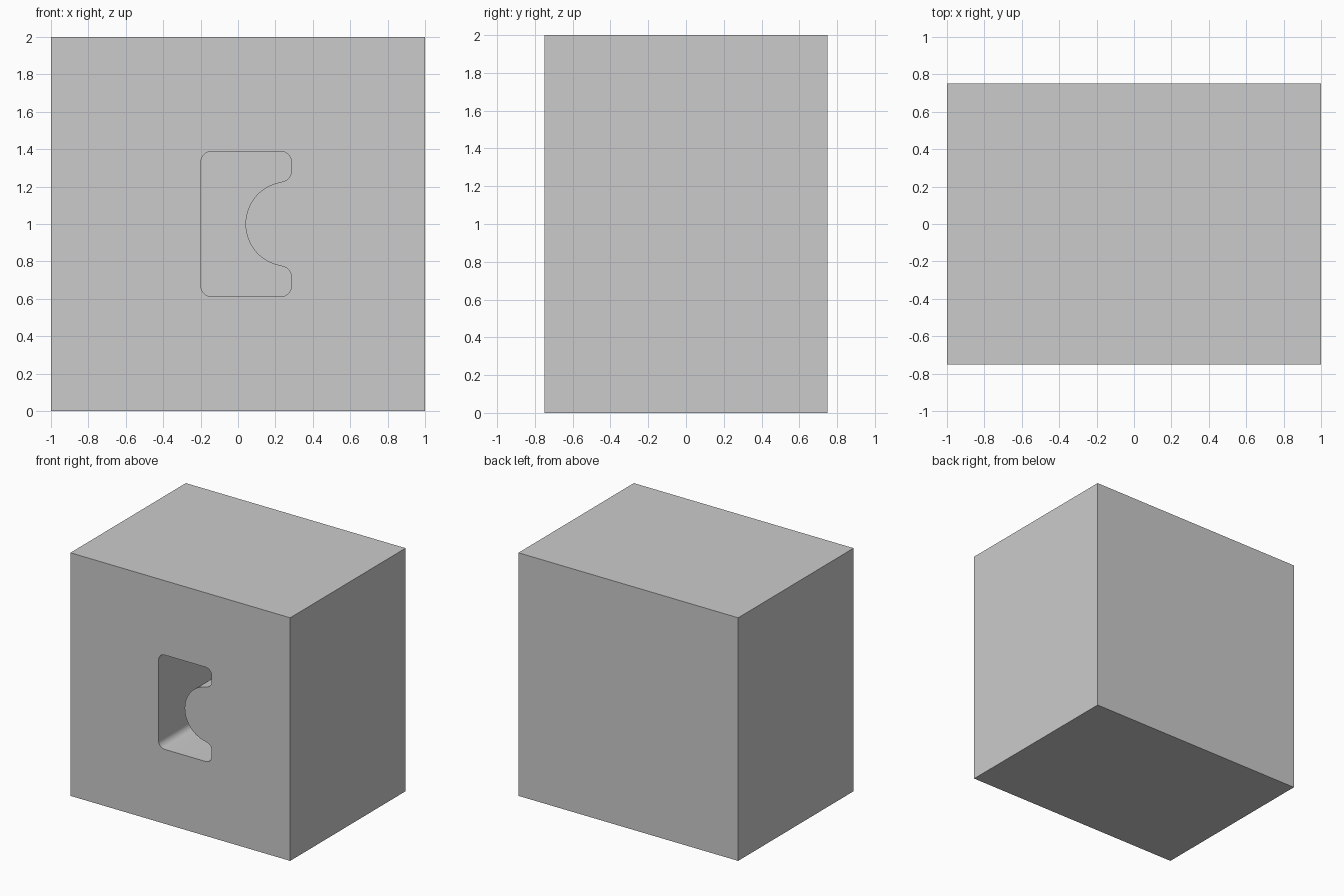
import bpy, bmesh
from math import cos, sin, radians

if "Cube" in bpy.data.objects:
    bpy.data.objects.remove(bpy.data.objects["Cube"])

DEPTH = 1.0   # pocket depth, blind (does not reach the back)


def arc(cx, cz, r, a0, a1, n):
    return [(cx + r * cos(radians(a0 + (a1 - a0) * i / n)),
             cz + r * sin(radians(a0 + (a1 - a0) * i / n))) for i in range(n + 1)]


# Block
bpy.ops.mesh.primitive_cube_add(size=1, location=(0, 0, 1))
block = bpy.context.object
block.name = "block"
block.scale = (2, 1.5, 2)
bpy.ops.object.transform_apply(location=True, scale=True)

# Pocket outline: upper half from the notch middle, then mirrored about z = 1
upper = (arc(0.267, 0, 0.227, 180, 98, 16)
         + arc(0.229, 0.282, 0.056, -82, 0, 8)
         + arc(0.229, 0.332, 0.056, 0, 90, 8)
         + arc(-0.142, 0.332, 0.056, 90, 180, 8))
outline = upper + [(x, -z) for x, z in reversed(upper[1:])]

# Pocket cutter: outline extruded into the block
bm = bmesh.new()
face = bm.faces.new([bm.verts.new((x, -0.85, z + 1)) for x, z in outline])
new = bmesh.ops.extrude_face_region(bm, geom=[face])["geom"]
bmesh.ops.translate(bm, vec=(0, DEPTH + 0.1, 0),
                    verts=[v for v in new if isinstance(v, bmesh.types.BMVert)])
bmesh.ops.recalc_face_normals(bm, faces=bm.faces)
mesh = bpy.data.meshes.new("pocket_cutter")
bm.to_mesh(mesh)
bm.free()
cutter = bpy.data.objects.new("pocket_cutter", mesh)
bpy.context.collection.objects.link(cutter)

# Cut the pocket and remove the helper
cut = block.modifiers.new("pocket", 'BOOLEAN')
cut.operation = 'DIFFERENCE'
cut.solver = 'EXACT'
cut.object = cutter
bpy.context.view_layer.objects.active = block
bpy.ops.object.modifier_apply(modifier=cut.name)
bpy.data.objects.remove(cutter)
bpy.ops.object.shade_smooth_by_angle(angle=radians(30))
